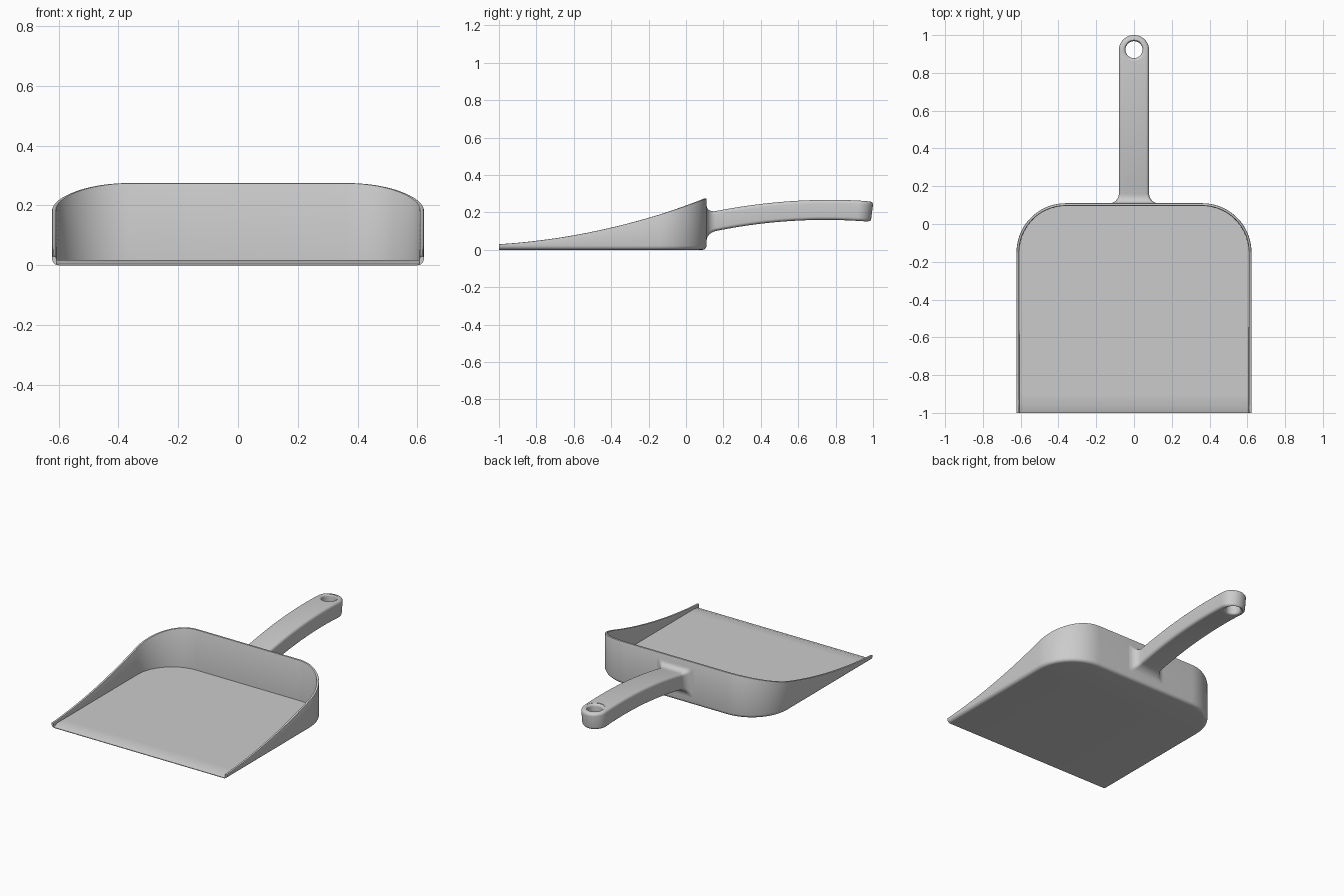
import bpy, bmesh
from math import sin, cos, pi, sqrt, radians

if "Cube" in bpy.data.objects:
    bpy.data.objects.remove(bpy.data.objects["Cube"])


def shell(name, half, layers):
    """Skin an open U outline. half: right-hand stations (x, y, nx, ny), front to back.
    layers: functions (x, y, nx, ny) -> point, from the underside round to the top."""
    bm = bmesh.new()
    h = len(half)
    n = 2 * h
    rings = []
    for layer in layers:
        pts = [layer(*s) for s in half]
        pts += [(-x, y, z) for x, y, z in reversed(pts)]
        rings.append([bm.verts.new(p) for p in pts])
    for a, b in zip(rings, rings[1:]):
        for i in range(n - 1):
            bm.faces.new((a[i], a[i + 1], b[i + 1], b[i]))
    # caps bridge each station to its mirror image
    for r in (rings[0], rings[-1]):
        for i in range(h - 1):
            bm.faces.new((r[i], r[i + 1], r[n - 2 - i], r[n - 1 - i]))
    # open front end
    bm.faces.new([r[0] for r in rings] + [r[-1] for r in reversed(rings)])
    bmesh.ops.recalc_face_normals(bm, faces=bm.faces)
    return finish(name, bm)


def finish(name, bm):
    me = bpy.data.meshes.new(name)
    bm.to_mesh(me)
    bm.free()
    ob = bpy.data.objects.new(name, me)
    bpy.context.collection.objects.link(ob)
    return ob


def activate(ob):
    bpy.ops.object.select_all(action='DESELECT')
    ob.select_set(True)
    bpy.context.view_layer.objects.active = ob


# pan: floor and sloping walls
def rim(y):
    t = y + 1
    return 0.03 + 0.062 * t + 0.143 * t * t


def floor(y):
    return 0.017 if y > -0.97 else 0.004


def pan_layer(inset, height):
    def f(x, y, nx, ny):
        return (x - nx * inset, y - ny * inset, height(y))
    return f


R = 0.26
pan_half = [(0.622, y, 1, 0) for y in [-1, -0.96] + [-0.9 + 0.075 * i for i in range(10)]]
for i in range(19):
    a = pi / 2 * i / 18
    pan_half.append((0.362 + R * cos(a), -0.15 + R * sin(a), cos(a), sin(a)))

pan_layers = []
for i in range(6):  # rounded lower edge
    a = pi / 2 * i / 5
    pan_layers.append(pan_layer(0.022 * (1 - sin(a)), lambda y, a=a: 0.022 * (1 - cos(a))))
for inset, drop in ((0, 0.004), (0.0012, 0.0012), (0.004, 0), (0.010, 0), (0.0128, 0.0012), (0.014, 0.004)):
    pan_layers.append(pan_layer(inset, lambda y, d=drop: rim(y) - d))
pan_layers.append(pan_layer(0.015, floor))
pan = shell("pan", pan_half, pan_layers)


# handle: arched grip flaring into the back wall
def flare(y):
    u = min(1, max(0, 1 - (y - 0.11) / 0.05))
    return 0.05 * (1 - sqrt(1 - u * u))


def top(y):
    return 0.267 - 0.161 * (y - 0.77) ** 2 + 0.8 * flare(y)


def bottom(y):
    return 0.16 - 0.17 * (y - 0.75) ** 2 - 0.8 * flare(y)


def handle_layer(a, upper):
    r = 0.018
    inset, dz = r * (1 - sin(a)), r * (1 - cos(a))

    def f(x, y, nx, ny):
        z = top(y) - dz if upper else bottom(y) + dz
        shift = 0 if upper else 0.012 * max(0, y - 0.2)
        return (x - nx * inset, y - ny * inset - shift, z)
    return f


ys = [0.1, 0.11, 0.112, 0.116, 0.122, 0.13, 0.14, 0.15, 0.16]
ys += [0.16 + 0.04 * i for i in range(1, 19)]
handle_half = [(0.08 + flare(y), y, 1, 0) for y in ys]
for i in range(18):
    a = pi / 2 * i / 17.5
    handle_half.append((0.08 * cos(a), 0.92 + 0.08 * sin(a), cos(a), sin(a)))
steps = [pi / 2 * i / 5 for i in range(6)]
handle_layers = [handle_layer(a, False) for a in steps] + [handle_layer(a, True) for a in reversed(steps)]
handle = shell("handle", handle_half, handle_layers)

# hanging hole with softened rims
zt, zb = top(0.923), bottom(0.923)
prof = [(0.06, zb - 0.03)]
prof += [(0.06 - 0.015 * sin(a), zb + 0.015 - 0.015 * cos(a)) for a in steps]
prof += [(0.06 - 0.015 * sin(a), zt - 0.015 + 0.015 * cos(a)) for a in reversed(steps)]
prof.append((0.06, zt + 0.03))
bm = bmesh.new()
N = 40
rings = [[bm.verts.new((r * cos(2 * pi * k / N), 0.923 + r * sin(2 * pi * k / N), z)) for k in range(N)]
         for r, z in prof]
for a, b in zip(rings, rings[1:]):
    for k in range(N):
        bm.faces.new((a[k], a[(k + 1) % N], b[(k + 1) % N], b[k]))
bm.faces.new(rings[0])
bm.faces.new(rings[-1])
bmesh.ops.recalc_face_normals(bm, faces=bm.faces)
cutter = finish("hole_cutter", bm)
cutter.hide_render = True
activate(handle)
mod = handle.modifiers.new("hole", 'BOOLEAN')
mod.operation = 'DIFFERENCE'
mod.solver = 'EXACT'
mod.object = cutter
bpy.ops.object.modifier_apply(modifier=mod.name)
bpy.data.objects.remove(cutter)

for ob in (pan, handle):
    activate(ob)
    bpy.ops.object.shade_smooth_by_angle(angle=radians(32))
